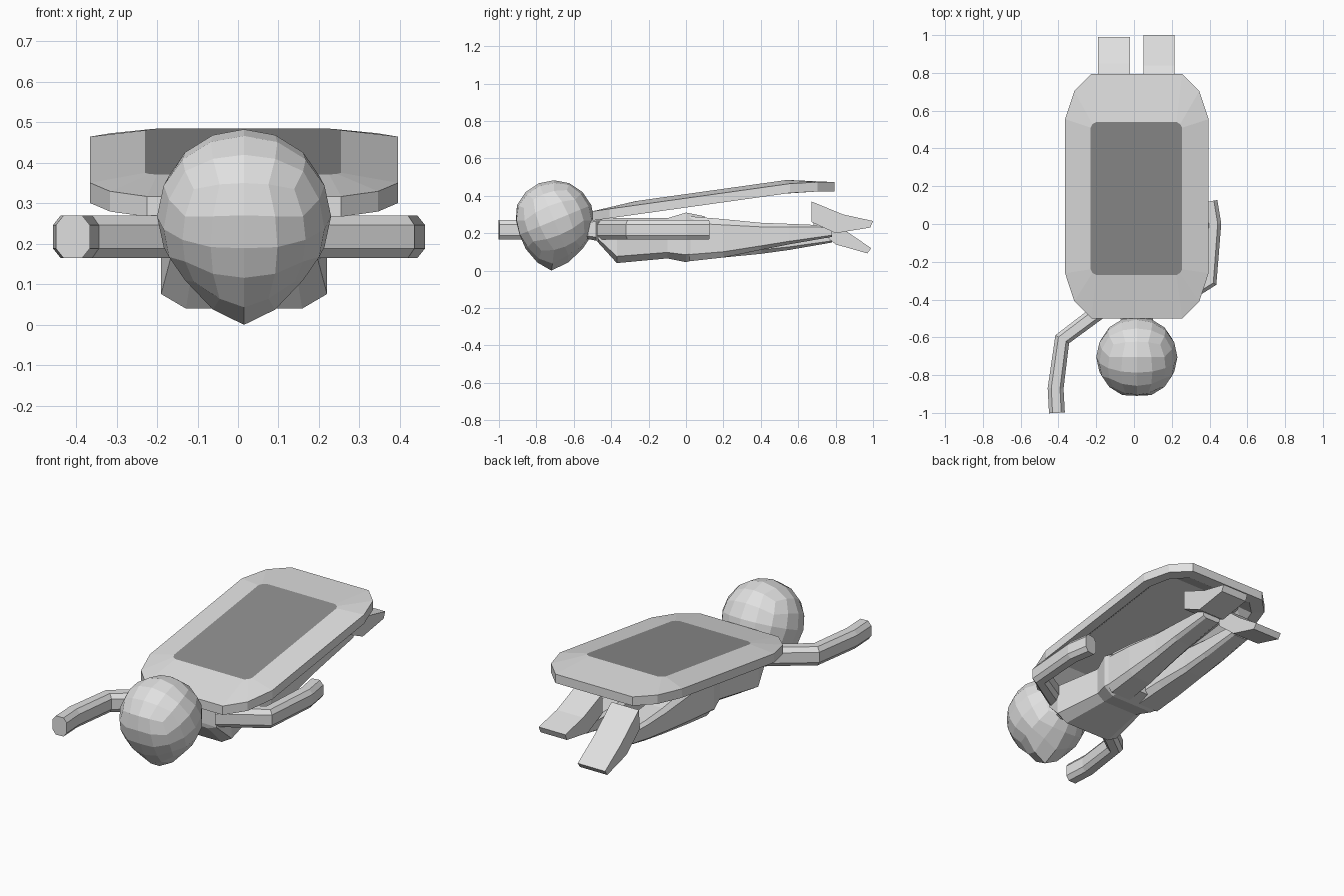
import bpy, bmesh, math
from mathutils import Vector, Matrix

if "Cube" in bpy.data.objects:
    bpy.data.objects.remove(bpy.data.objects["Cube"])

CX = 0.015  # body centre line


def material(name, v):
    m = bpy.data.materials.new(name)
    m.diffuse_color = (v, v, v, 1)
    m.use_nodes = True
    m.node_tree.nodes["Principled BSDF"].inputs["Base Color"].default_value = m.diffuse_color
    return m


LIGHT = material("light_grey", 0.75)
DARK = material("dark_grey", 0.27)


def finish(bm, name, mats=(LIGHT,)):
    bmesh.ops.recalc_face_normals(bm, faces=bm.faces)
    me = bpy.data.meshes.new(name)
    bm.to_mesh(me)
    bm.free()
    for m in mats:
        me.materials.append(m)
    ob = bpy.data.objects.new(name, me)
    bpy.context.collection.objects.link(ob)
    return ob


def bridge(bm, rings):
    """Skin a list of equal point rings and cap both ends."""
    vs = [[bm.verts.new(p) for p in r] for r in rings]
    n = len(vs[0])
    for a, b in zip(vs, vs[1:]):
        for i in range(n):
            bm.faces.new((a[i], a[(i + 1) % n], b[(i + 1) % n], b[i]))
    return bm.faces.new(vs[0][::-1]), bm.faces.new(vs[-1])


def section(c, side, hw, z0, z1, ch):
    """Chamfered upright cross-section with its width along side."""
    s, h, z = Vector(side).normalized(), (z1 - z0) / 2, (z0 + z1) / 2
    a, b = hw * (1 - ch), h * (1 - ch)
    pts = [(-a, -h), (a, -h), (hw, -b), (hw, b), (a, h), (-a, h), (-hw, b), (-hw, -b)]
    return [Vector((c[0], c[1], z)) + s * u + Vector((0, 0, w)) for u, w in pts]


# head: rounded cube ball with a flattened face and a pointed chin
bm = bmesh.new()
bmesh.ops.create_cube(bm, size=2)
bmesh.ops.subdivide_edges(bm, edges=bm.edges[:], cuts=3, use_grid_fill=True)
tilt = Matrix.Rotation(math.radians(22.5), 3, 'X')
face_dir = Vector((0, -0.97, -0.24)).normalized()
for v in bm.verts:
    d = tilt @ Vector([math.tan(k * math.pi / 4) for k in v.co]).normalized()
    p = d * 0.215
    p -= face_dir * max(0, p.dot(face_dir) - 0.198)
    chin = max(0, (-d.z - 0.85) / 0.15)
    p += Vector((0, -0.015, -0.053)) * chin
    v.co = p + Vector((CX, -0.705, 0.268))
finish(bm, "head")

# neck and torso, rings run from head to hips: y, half width, z range
bm = bmesh.new()
bridge(bm, [section((CX, y), (1, 0, 0), hw, z0, z1, ch) for y, hw, z0, z1, ch in [
    (-0.58, 0.07, 0.18, 0.27, 0.3),
    (-0.48, 0.09, 0.16, 0.28, 0.3),
    (-0.47, 0.18, 0.15, 0.28, 0.3),
    (-0.37, 0.205, 0.04, 0.28, 0.3),
    (-0.10, 0.155, 0.065, 0.28, 0.3),
    (0.00, 0.19, 0.045, 0.31, 0.3),
    (0.10, 0.17, 0.07, 0.29, 0.3)]])
finish(bm, "torso")

# legs: x offset per side, slightly different lift
for name, sx, lift in (("left_leg", -1, -0.015), ("right_leg", 1, 0.015)):
    bm = bmesh.new()
    bridge(bm, [section((CX + sx * x, y), (1, 0, 0), hw, z0 + lift * t, z1 + lift * t, 0.3)
                for y, x, hw, z0, z1, t in [
        (0.02, 0.095, 0.09, 0.05, 0.29, 0),
        (0.20, 0.10, 0.085, 0.07, 0.275, 0),
        (0.40, 0.10, 0.07, 0.10, 0.245, 0.7),
        (0.55, 0.10, 0.065, 0.125, 0.235, 1),
        (0.78, 0.10, 0.055, 0.165, 0.225, 1)]])
    finish(bm, name)

# feet: side profiles extruded across the foot
FEET = {
    "left_foot": (-0.19, -0.02, [(0.69, 0.35), (0.85, 0.215), (0.99, 0.12),
                                 (0.97, 0.092), (0.80, 0.14), (0.68, 0.24)]),
    "right_foot": (0.05, 0.215, [(0.67, 0.37), (0.84, 0.30), (1.0, 0.265),
                                 (0.985, 0.23), (0.80, 0.20), (0.67, 0.26)]),
}
for name, (x0, x1, prof) in FEET.items():
    bm = bmesh.new()
    bridge(bm, [[(x, y, z) for y, z in prof] for x in (x0, x1)])
    finish(bm, name)

# arms: one reaches ahead, the other trails beside the body
ARMS = {
    "left_arm": [(-0.14, -0.43), (-0.38, -0.61), (-0.415, -0.87), (-0.408, -1.0)],
    "right_arm": [(0.17, -0.44), (0.40, -0.30), (0.42, 0.0), (0.40, 0.12)],
}
for name, path in ARMS.items():
    pts = [Vector(p) for p in path]
    rings = []
    for i, p in enumerate(pts):
        t0 = (p - pts[max(i - 1, 0)]).normalized()
        t1 = (pts[min(i + 1, 3)] - p).normalized()
        t = (t0 + t1).normalized()
        rings.append(section(p, (-t.y, t.x, 0), 0.042, 0.165, 0.27, 0.45))
    bm = bmesh.new()
    bridge(bm, rings)
    finish(bm, name)


def outline(x0, x1, y0, y1, cx, cy, z):
    """Rectangle with two-step corners, height given by z(y)."""
    out = []
    for x, sx, y, sy in ((x0, 1, y0, 1), (x1, -1, y0, 1), (x1, -1, y1, -1), (x0, 1, y1, -1)):
        c = [(x + sx * cx * a, y + sy * cy * b) for a, b in ((0, 1), (0.35, 0.38), (1, 0))]
        if sx * sy < 0:
            c.reverse()
        out += c
    return [(px, py, z(py)) for px, py in out]


def slope(drop):
    return lambda y: min(0.409 + 0.14 * y, 0.495) - drop


# cape: thin sloping sheet with a thick rim, hollow below, dark panel on top
OUT = (-0.365, 0.395, -0.5, 0.795, 0.14, 0.24)
bm = bmesh.new()
under, panel = bridge(bm, [
    outline(-0.25, 0.28, -0.32, 0.60, 0.04, 0.04, slope(0.012)),
    outline(-0.31, 0.34, -0.44, 0.73, 0.12, 0.2, slope(0.072)),
    outline(*OUT, slope(0.072)),
    outline(*OUT, slope(0.022)),
    outline(-0.23, 0.255, -0.27, 0.54, 0.03, 0.03, slope(0.0))])
panel.material_index = 1
finish(bm, "cape", (LIGHT, DARK))
